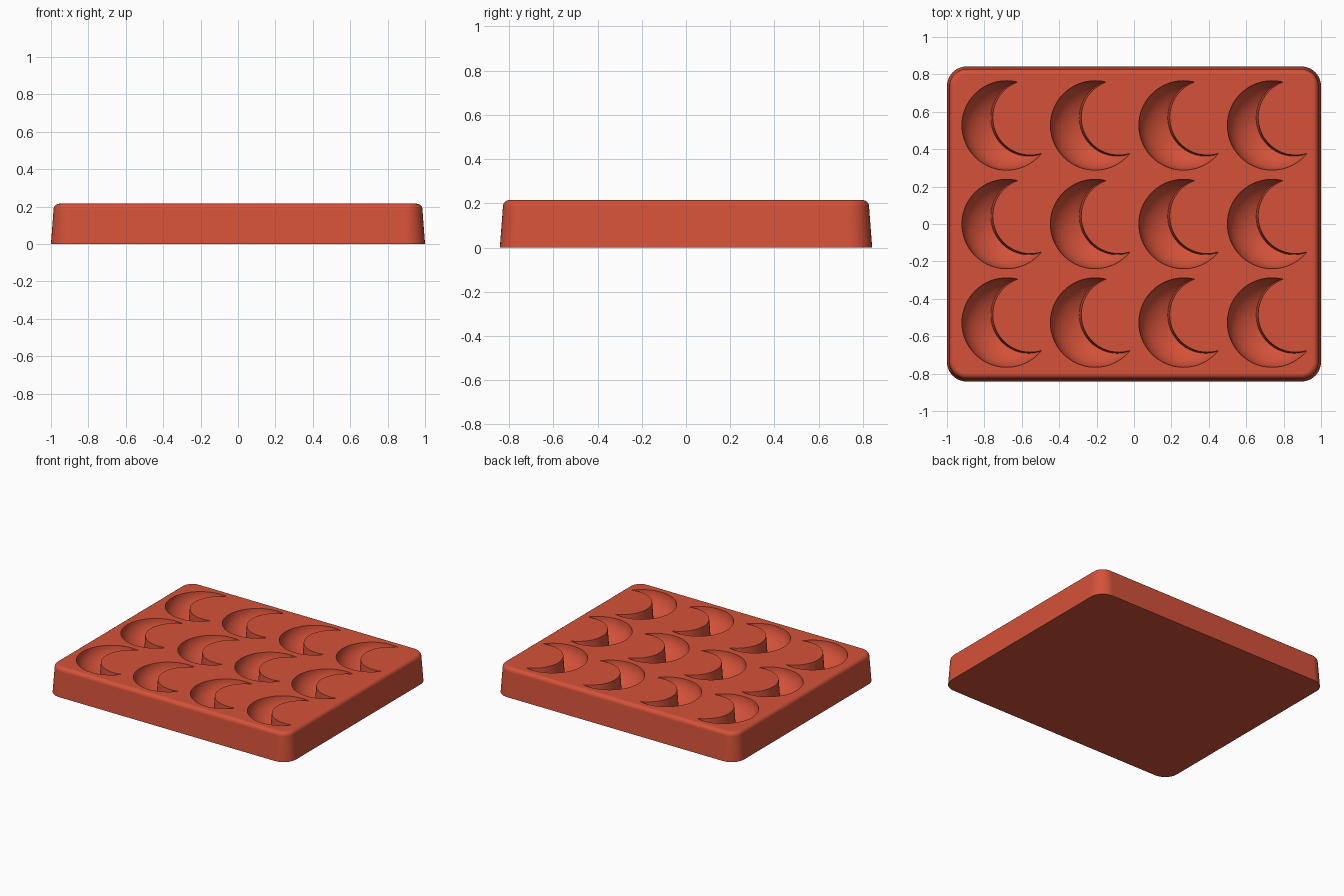
import bpy, bmesh
from math import sin, cos, pi, radians

cube = bpy.data.objects.get("Cube")
if cube:
    bpy.data.objects.remove(cube, do_unlink=True)

HEIGHT = 0.215
HALF_X, HALF_Y, CORNER = 1.0, 0.842, 0.105
STEP_X, STEP_Y = 0.473, 0.527
BOWL_R, BOWL_DEPTH = 0.239, 0.17

silicone = bpy.data.materials.new("terracotta red silicone")
silicone.use_nodes = True
colour = (0.66, 0.084, 0.041, 1)
silicone.diffuse_color = colour
silicone.node_tree.nodes["Principled BSDF"].inputs["Base Color"].default_value = colour


def loft(name, rings):
    """Closed solid through a stack of matching rings."""
    bm = bmesh.new()
    loops = [[bm.verts.new(p) for p in ring] for ring in rings]
    n = len(loops[0])
    for a, b in zip(loops, loops[1:]):
        for i in range(n):
            j = (i + 1) % n
            bm.faces.new((a[i], a[j], b[j], b[i]))
    bm.faces.new(loops[0][::-1])
    bm.faces.new(loops[-1])
    mesh = bpy.data.meshes.new(name)
    bm.to_mesh(mesh)
    bm.free()
    obj = bpy.data.objects.new(name, mesh)
    bpy.context.collection.objects.link(obj)
    return obj


def circle(x, y, z, r, n=96):
    return [(x + r * cos(2 * pi * i / n), y + r * sin(2 * pi * i / n), z) for i in range(n)]


def rounded_rect(inset, z, steps=10):
    r = CORNER - inset
    pts = []
    for k, (sx, sy) in enumerate(((1, 1), (-1, 1), (-1, -1), (1, -1))):
        for i in range(steps + 1):
            a = (k + i / steps) * pi / 2
            pts.append((sx * (HALF_X - CORNER) + r * cos(a),
                        sy * (HALF_Y - CORNER) + r * sin(a), z))
    return pts


def subtract(obj, cutter):
    mod = obj.modifiers.new("cut", "BOOLEAN")
    mod.operation, mod.solver, mod.object = "DIFFERENCE", "EXACT", cutter


def bake(obj):
    deps = bpy.context.evaluated_depsgraph_get()
    mesh = bpy.data.meshes.new_from_object(obj.evaluated_get(deps))
    obj.modifiers.clear()
    obj.data = mesh


# Tray block: drafted sides, rounded corners and a rounded top edge
FILLET, DRAFT = 0.03, 0.014
rings = [rounded_rect(0, 0)]
for i in range(7):
    a = i / 6 * pi / 2
    rings.append(rounded_rect(DRAFT + FILLET * (1 - cos(a)), HEIGHT - FILLET * (1 - sin(a))))
tray = loft("mould_tray", rings)

# Cutter for one pocket: round bowl with a tapered post removed from one side
x0, y0 = -0.681, -STEP_Y
rings = []
for i in range(1, 17):
    a = i / 16 * pi / 2
    rings.append(circle(x0, y0, HEIGHT - BOWL_DEPTH * cos(a), BOWL_R * sin(a)))
rings.append(circle(x0, y0, HEIGHT + 0.05, BOWL_R))
pocket = loft("pocket_cutter", rings)

tilt, shift = radians(18.6), 0.134
px, py = x0 + shift * cos(tilt), y0 + shift * sin(tilt)
post = loft("post_cutter", [circle(px, py, 0, 0.216), circle(px, py, HEIGHT, 0.201),
                            circle(px, py, HEIGHT + 0.1, 0.194)])
subtract(pocket, post)

# Repeat the crescent pocket in a four by three grid
for count, offset in ((4, (STEP_X, 0, 0)), (3, (0, STEP_Y, 0))):
    arr = pocket.modifiers.new("grid", "ARRAY")
    arr.count = count
    arr.use_relative_offset = False
    arr.use_constant_offset = True
    arr.constant_offset_displace = offset
bake(pocket)
subtract(tray, pocket)
bake(tray)
for helper in (pocket, post):
    bpy.data.objects.remove(helper, do_unlink=True)

# Finish: one colour, smooth curves with crisp pocket rims
tray.data.materials.clear()
tray.data.materials.append(silicone)
for p in tray.data.polygons:
    p.material_index = 0
bpy.ops.object.select_all(action="DESELECT")
tray.select_set(True)
bpy.context.view_layer.objects.active = tray
bpy.ops.object.shade_smooth_by_angle(angle=radians(35))
weighted = tray.modifiers.new("even_shading", "WEIGHTED_NORMAL")
weighted.keep_sharp = True
